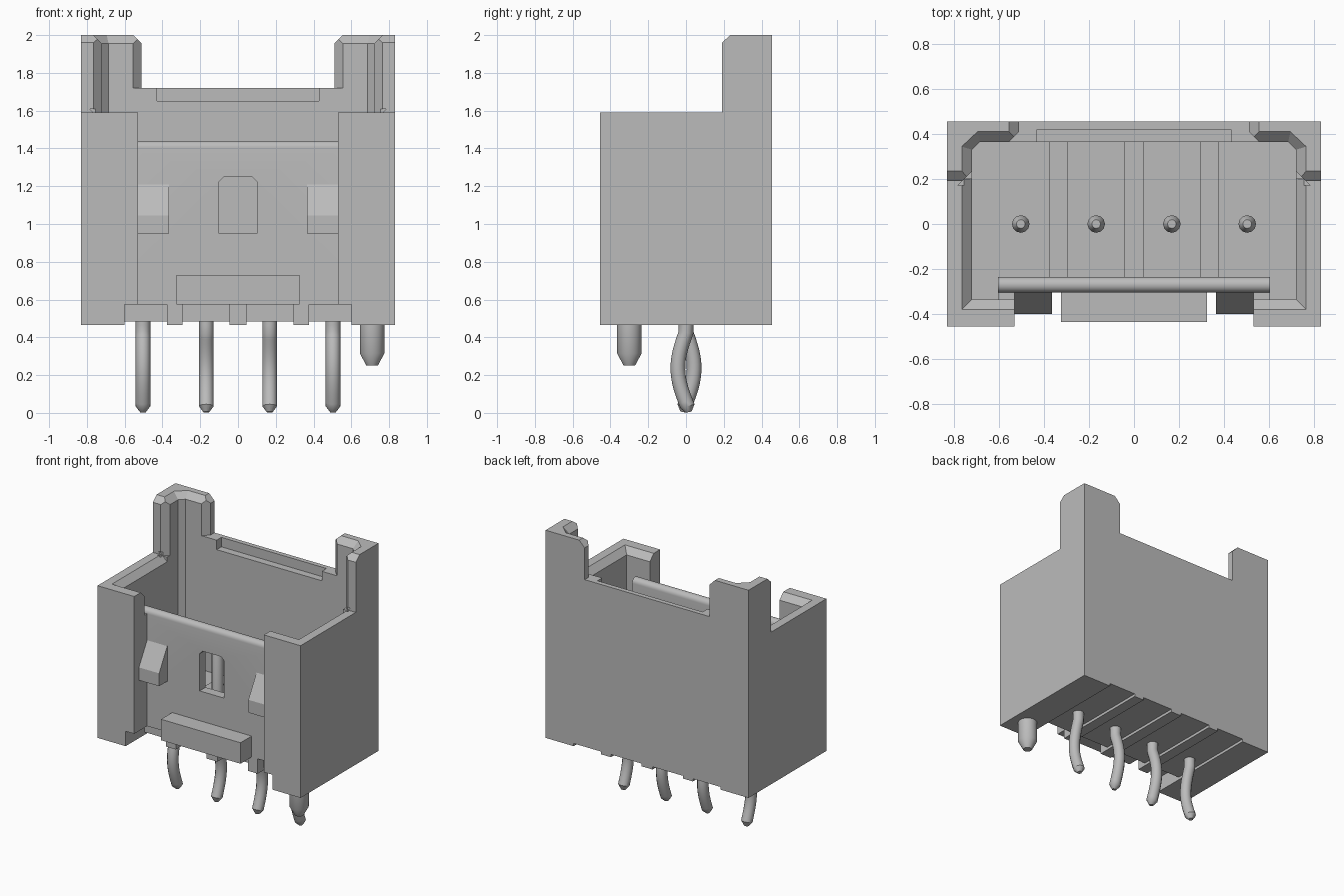
import bpy, bmesh, math
from mathutils import Vector

if "Cube" in bpy.data.objects:
    bpy.data.objects.remove(bpy.data.objects["Cube"], do_unlink=True)

grey = bpy.data.materials.new("light_grey")
grey.use_nodes = True
COLOUR = (0.5, 0.5, 0.5, 1)
grey.diffuse_color = COLOUR
grey.node_tree.nodes["Principled BSDF"].inputs["Base Color"].default_value = COLOUR


def loft(name, rings):
    """Closed solid through matching rings of 3D points."""
    bm = bmesh.new()
    vs = [[bm.verts.new(p) for p in r] for r in rings]
    n = len(rings[0])
    bm.faces.new(vs[0])
    bm.faces.new(vs[-1])
    for a, b in zip(vs, vs[1:]):
        for i in range(n):
            j = (i + 1) % n
            bm.faces.new((a[i], a[j], b[j], b[i]))
    bmesh.ops.recalc_face_normals(bm, faces=bm.faces)
    me = bpy.data.meshes.new(name)
    bm.to_mesh(me)
    bm.free()
    me.materials.append(grey)
    ob = bpy.data.objects.new(name, me)
    bpy.context.collection.objects.link(ob)
    return ob


def prism(name, axis, pts, lo, hi):
    """Extrude a 2D profile along an axis; the profile uses the other two axes."""
    def place(p, h):
        q = list(p)
        q.insert("xyz".index(axis), h)
        return Vector(q)
    return loft(name, [[place(p, h) for p in pts] for h in (lo, hi)])


def box(name, x0, x1, y0, y1, z0, z1):
    return prism(name, "z", [(x0, y0), (x1, y0), (x1, y1), (x0, y1)], z0, z1)


def mirrored(half):
    """Close a half outline across x = 0."""
    return half + [(-x, y) for x, y in reversed(half)]


def cut(target, cutter):
    cutter.hide_render = True
    mod = target.modifiers.new("cut", "BOOLEAN")
    mod.operation, mod.solver, mod.object = "DIFFERENCE", "EXACT", cutter
    bpy.context.view_layer.objects.active = target
    bpy.ops.object.modifier_apply(modifier=mod.name)
    bpy.data.objects.remove(cutter, do_unlink=True)


def smooth(ob):
    bpy.ops.object.select_all(action="DESELECT")
    ob.select_set(True)
    bpy.context.view_layer.objects.active = ob
    bpy.ops.object.shade_smooth_by_angle(angle=math.radians(35))


# Housing shell
body = box("housing", -.83, .83, -.455, .455, .465, 2.0)
cut(body, prism("side_step", "x", [(-.6, 1.59), (.19, 1.59), (.19, 1.96), (.235, 2.0),
                                   (.235, 2.1), (-.6, 2.1)], -1, 1))
cut(body, prism("cavity", "z", mirrored([(.72, -.335), (.72, .33), (.685, .365)]), .73, 2.1))
cut(body, prism("back_gap", "y", mirrored([(.51, 1.72), (.51, 1.955), (.555, 2.0), (.555, 2.1)]), .2, .6))
cut(body, prism("gap_edge", "z", mirrored([(.6, .32), (.51, .41)]), 1.72, 2.1))
cut(body, box("back_ledge", -.43, .43, .3, .42, 1.65, 2.1))

# Lead-in chamfers of the low rim and of the tall posts
def ring(half, z):
    return [(x, y, z) for x, y in mirrored(half)]

cut(body, loft("low_lead_in", [ring([(.72, -.335), (.72, .2)], 1.545),
                               ring([(.785, -.40), (.785, .2)], 1.61)]))
cut(body, loft("post_lead_in", [ring([(.72, 0), (.72, .33), (.685, .365)], 1.955),
                                ring([(.785, 0), (.785, .35), (.70, .43)], 2.02)]))
cut(body, prism("post_edge", "z", mirrored([(.785, .17), (.72, .235)]), 1.58, 2.1))

# Front opening, underside pockets and front notches
cut(body, box("front_opening", -.53, .53, -.6, -.305, .3, 2.1))
for i, (a, b) in enumerate([(-.6, -.375), (-.295, -.045), (.045, .295), (.375, .6)]):
    cut(body, box("pocket", a, b, -.6, .6, .4, .485))
    cut(body, box("notch", a, b, -.6, -.235, .4, .575))

# Front panel with rounded top and window
R = .035
arc = [(-.27 + R * math.cos(t * math.pi / 12), 1.405 + R * math.sin(t * math.pi / 12)) for t in range(13)]
panel = prism("front_panel", "x", [(-.305, .73), (-.235, .73)] + arc, -.605, .605)
cut(panel, prism("window", "y", mirrored([(.10, .95), (.10, 1.225), (.075, 1.25)]), -.5, -.1))
smooth(panel)

# Panel joints and snap wedges, both sides
for s, side in ((1, "left"), (-1, "right")):
    xs = sorted((s * .53, s * .605))
    box(side + "_panel_joint", *xs, -.335, -.305, .73, 1.405)
    xs = sorted((s * .365, s * .53))
    prism(side + "_snap_wedge", "x", [(-.305, .95), (-.40, .95), (-.40, 1.045), (-.305, 1.21)], *xs)

box("front_bar", -.325, .325, -.435, -.305, .575, .73)

# Low ribs on the cavity floor
for x in (-.335, 0, .335):
    box("floor_rib", x - .042, x + .042, -.235, .365, .73, .737)

# Locating peg
def circle(r, z, n=32):
    return [(.71 + r * math.cos(2 * math.pi * i / n), -.3 + r * math.sin(2 * math.pi * i / n), z) for i in range(n)]

smooth(loft("locating_peg", [circle(.065, .47), circle(.065, .315), circle(.03, .25)]))

# Contact pins with kinked tails
def pin(name, x, side):
    path = [(0, 1.2, .5), (0, 1.16, 1), (0, .465, 1)]
    for i in range(17):
        t = i / 16
        path.append((side * (.047 * math.sin(math.pi * t) - .008 * t), .425 - .39 * t, 1))
    path.append((side * -.014, .004, .4))
    cu = bpy.data.curves.new(name, "CURVE")
    cu.dimensions = "3D"
    cu.bevel_depth, cu.bevel_resolution, cu.use_fill_caps = .039, 4, True
    sp = cu.splines.new("POLY")
    sp.points.add(len(path) - 1)
    for p, (y, z, r) in zip(sp.points, path):
        p.co = (x, y, z, 1)
        p.radius = r
    cu.materials.append(grey)
    ob = bpy.data.objects.new(name, cu)
    bpy.context.collection.objects.link(ob)
    bpy.ops.object.select_all(action="DESELECT")
    ob.select_set(True)
    bpy.context.view_layer.objects.active = ob
    bpy.ops.object.convert(target="MESH")
    smooth(bpy.context.view_layer.objects.active)

for i, (x, side) in enumerate([(-.503, -1), (-.168, 1), (.168, 1), (.503, -1)]):
    pin(f"contact_pin_{i + 1}", x, side)
